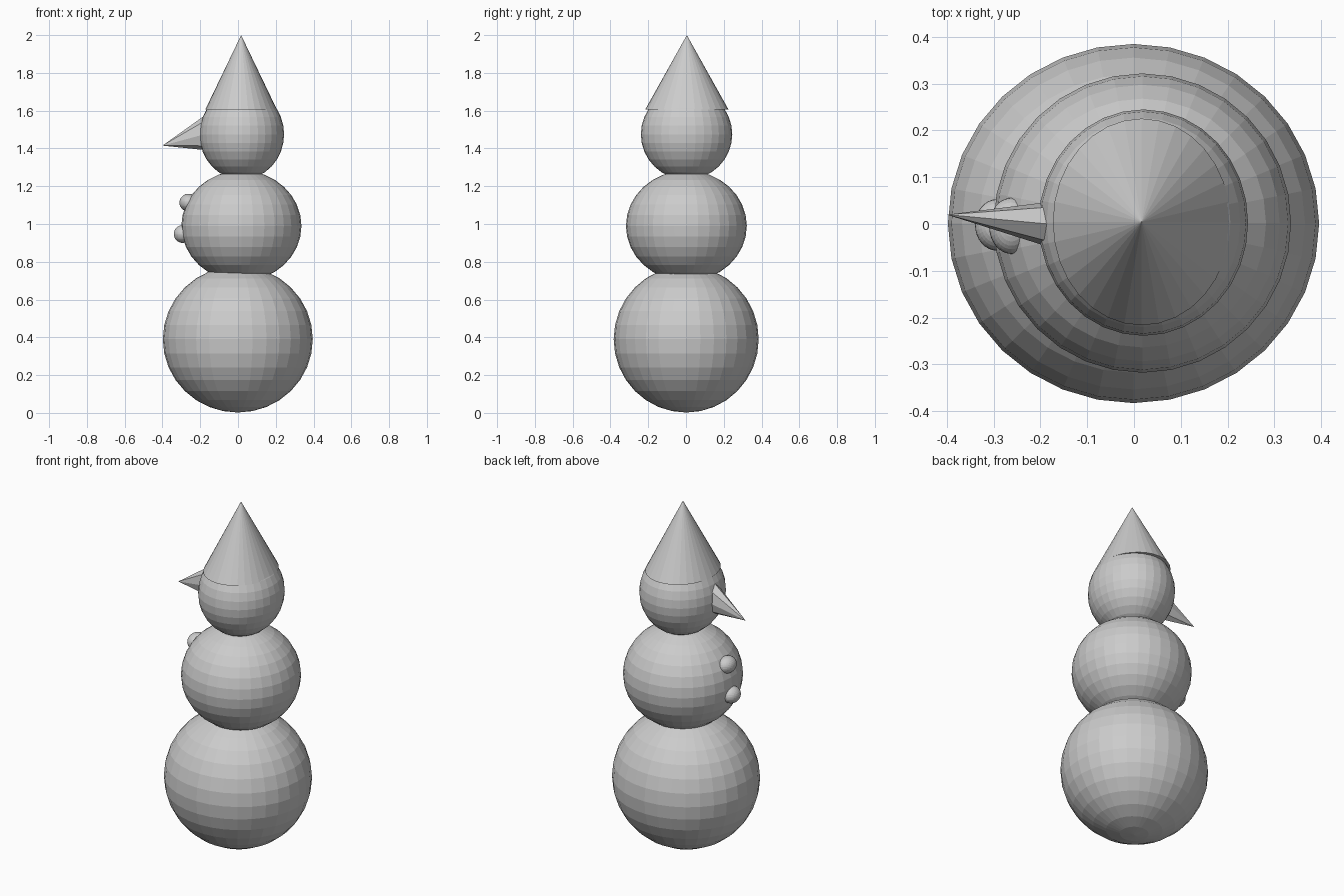
import bpy
from mathutils import Vector

if "Cube" in bpy.data.objects:
    bpy.data.objects.remove(bpy.data.objects["Cube"])

grey = bpy.data.materials.new("plain grey")
grey.diffuse_color = (0.6, 0.6, 0.6, 1)
grey.use_nodes = True
grey.node_tree.nodes["Principled BSDF"].inputs["Base Color"].default_value = grey.diffuse_color


def finish(name):
    ob = bpy.context.object
    ob.name = name
    ob.data.materials.append(grey)
    return ob


def ball(name, centre, radii):
    bpy.ops.mesh.primitive_uv_sphere_add(segments=32, ring_count=16, radius=1, location=centre)
    bpy.context.object.scale = radii
    return finish(name)


def cone(name, base, tip, rx, ry, sides):
    """Elliptical cone from base centre to tip."""
    base, tip = Vector(base), Vector(tip)
    axis = tip - base
    bpy.ops.mesh.primitive_cone_add(vertices=sides, radius1=1, radius2=0,
                                    depth=axis.length, location=(base + tip) / 2)
    ob = bpy.context.object
    ob.scale = (rx, ry, 1)
    ob.rotation_euler = axis.to_track_quat('Z', 'Y').to_euler()
    return finish(name)


# stacked snow balls
ball("lower_body", (-0.001, 0.001, 0.39), (0.397, 0.384, 0.388))
ball("upper_body", (0.018, 0.002, 0.99), (0.318, 0.32, 0.293))
ball("head", (0.02, 0.003, 1.475), (0.224, 0.242, 0.24))

# pointed hat
hat = cone("hat", (0.018, 0.003, 1.605), (0.015, 0.006, 2.0), 0.19, 0.221, 32)
hat.rotation_euler = (0, 0, 0)

# nose pointing to -x, taller than wide
cone("nose", (-0.15, -0.003, 1.481), (-0.4, 0.02, 1.415), 0.055, 0.098, 8)

# buttons on the same side as the nose
ball("upper_button", (-0.262, -0.004, 1.113), (0.048, 0.06, 0.047))
ball("lower_button", (-0.293, -0.002, 0.947), (0.047, 0.055, 0.047))
